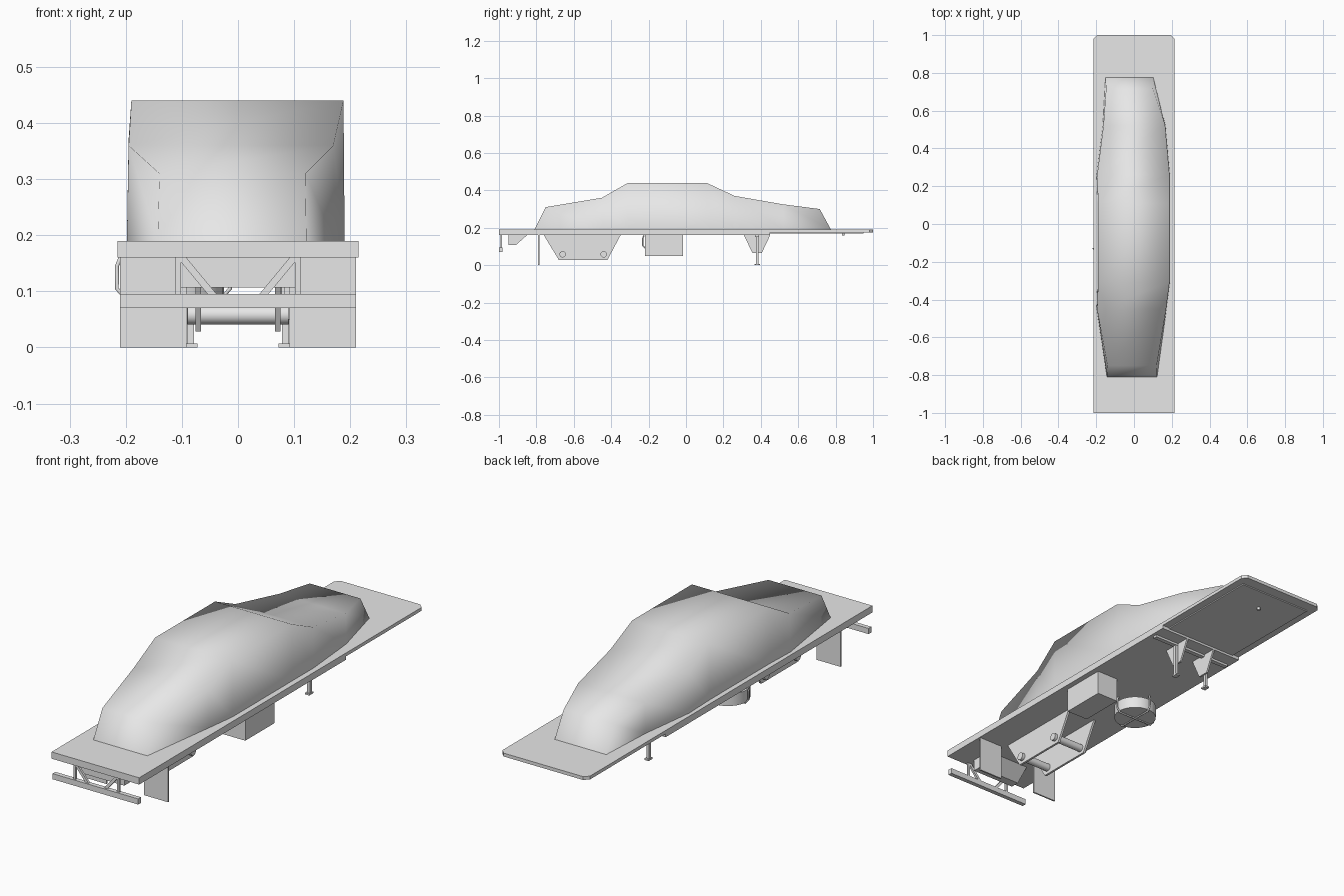
import bpy, bmesh, math
from mathutils import Vector

old = bpy.data.objects.get("Cube")
if old:
    bpy.data.objects.remove(old, do_unlink=True)

grey = bpy.data.materials.new("plain_grey")
grey.use_nodes = True
grey.diffuse_color = (0.8, 0.8, 0.8, 1)
grey.node_tree.nodes["Principled BSDF"].inputs["Base Color"].default_value = (0.8, 0.8, 0.8, 1)


def finish(name, bm, smooth=None):
    bmesh.ops.recalc_face_normals(bm, faces=bm.faces[:])
    mesh = bpy.data.meshes.new(name)
    bm.to_mesh(mesh)
    bm.free()
    mesh.materials.append(grey)
    ob = bpy.data.objects.new(name, mesh)
    bpy.context.collection.objects.link(ob)
    if smooth is not None:
        bpy.ops.object.select_all(action="DESELECT")
        ob.select_set(True)
        bpy.context.view_layer.objects.active = ob
        bpy.ops.object.shade_smooth_by_angle(angle=math.radians(smooth))
    return ob


def prism(name, points, a, b, axis="x"):
    """Extrude a flat profile from a to b along x (yz profile), y (xz) or z (xy)."""
    place = {"x": lambda p, t: (t, p[0], p[1]),
             "y": lambda p, t: (p[0], t, p[1]),
             "z": lambda p, t: (p[0], p[1], t)}[axis]
    bm = bmesh.new()
    ends = [[bm.verts.new(place(p, t)) for p in points] for t in (a, b)]
    bm.faces.new(ends[0])
    bm.faces.new(ends[1])
    n = len(points)
    for i in range(n):
        j = (i + 1) % n
        bm.faces.new((ends[0][i], ends[0][j], ends[1][j], ends[1][i]))
    return finish(name, bm)


def box(name, x, y, z):
    return prism(name, [(x[0], y[0]), (x[1], y[0]), (x[1], y[1]), (x[0], y[1])], *z, axis="z")


def rod(name, start, end, radius, sides=16):
    start, end = Vector(start), Vector(end)
    d = end - start
    bm = bmesh.new()
    bmesh.ops.create_cone(bm, cap_ends=True, segments=sides, radius1=radius,
                          radius2=radius, depth=d.length)
    rot = d.to_track_quat("Z", "Y").to_matrix()
    for v in bm.verts:
        v.co = rot @ v.co + (start + end) / 2
    return finish(name, bm, 40)


def pipe(name, points, radius):
    curve = bpy.data.curves.new(name, "CURVE")
    curve.dimensions = "3D"
    curve.bevel_depth = radius
    curve.bevel_resolution = 1
    spline = curve.splines.new("POLY")
    spline.points.add(len(points) - 1)
    for p, co in zip(spline.points, points):
        p.co = (*co, 1)
    curve.materials.append(grey)
    ob = bpy.data.objects.new(name, curve)
    bpy.context.collection.objects.link(ob)


# Deck with clipped rear corners, lower slab and coupling plate
W, C = 0.215, 0.02
prism("deck", [(-W, -1), (W, -1), (W, 1 - C), (W - C, 1), (C - W, 1), (-W, 1 - C)],
      0.175, 0.19, "z")
box("lower_slab", (-W, W), (-1, 0.45), (0.16, 0.175))
box("coupling_plate", (-0.18, 0.18), (0.45, 0.95), (0.17, 0.175))
rod("coupling_pin", (0, 0.84, 0.158), (0, 0.84, 0.172), 0.007)

# Draped load cover: stations of y, base y, height, left edge, right edge
stations = [(-0.75, -0.81, 0.31, -0.14, 0.12), (-0.45, -0.45, 0.36, -0.195, 0.17),
            (-0.31, -0.31, 0.44, -0.19, 0.188), (0.11, 0.11, 0.44, -0.19, 0.188),
            (0.26, 0.26, 0.37, -0.195, 0.188), (0.52, 0.52, 0.325, -0.162, 0.165),
            (0.715, 0.775, 0.30, -0.148, 0.10)]
bm = bmesh.new()
rows = []
for y, base, z, xa, xb in stations:
    rows.append([bm.verts.new(p) for p in
                 ((xa - 0.003, base, 0.19), (xa, y, z), (xb, y, z), (xb + 0.002, base, 0.19))])
for r, s in zip(rows, rows[1:]):
    for i in range(4):
        j = (i + 1) % 4
        bm.faces.new((r[i], r[j], s[j], s[i]))
bm.faces.new(rows[0])
bm.faces.new(rows[-1])
bm.normal_update()
# The hidden floor face is dropped so that it does not affect the shading
floor = [f for f in bm.faces if all(abs(v.co.z - 0.19) < 0.001 for v in f.verts)]
bmesh.ops.delete(bm, geom=floor, context="FACES_ONLY")
finish("load_cover", bm, 180)

# Front bumper bar and the tapered panel behind it
box("bumper_bar", (-0.21, 0.21), (-1, -0.98), (0.07, 0.095))
prism("front_panel", [(-0.95, 0.16), (-0.95, 0.107), (-0.91, 0.107), (-0.85, 0.16)],
      -0.107, 0.107)

# Bogie axles
for i, y in enumerate((-0.66, -0.44)):
    rod(f"axle_{i + 1}", (-0.09, y, 0.058), (0.09, y, 0.058), 0.017)

# Parts that repeat on both sides
for side, s in (("left", 1), ("right", -1)):
    box(f"bumper_post_{side}", sorted((s * 0.102, s * 0.112)), (-0.993, -0.983), (0.095, 0.16))
    prism(f"bumper_brace_{side}", [(s * 0.108, 0.16), (s * 0.092, 0.16),
                                   (s * 0.038, 0.095), (s * 0.054, 0.095)],
          -0.993, -0.983, "y")
    box(f"mudflap_{side}", sorted((s * 0.092, s * 0.21)), (-0.79, -0.783), (0, 0.16))
    prism(f"bogie_plate_{side}", [(-0.76, 0.16), (-0.68, 0.028), (-0.42, 0.028), (-0.35, 0.16)],
          s * 0.066, s * 0.076)
    prism(f"leg_gusset_{side}", [(0.31, 0.16), (0.355, 0.065), (0.405, 0.065), (0.45, 0.16)],
          s * 0.07, s * 0.078)
    box(f"landing_leg_{side}", sorted((s * 0.078, s * 0.091)), (0.374, 0.388), (0.006, 0.16))
    box(f"leg_foot_{side}", sorted((s * 0.072, s * 0.093)), (0.367, 0.395), (0, 0.007))
box("leg_crossbeam", (-0.2, 0.2), (0.37, 0.39), (0.15, 0.16))

# Storage box
box("storage_box", (0.083, 0.19), (-0.22, -0.015), (0.05, 0.16))

# Spare wheel with its carrier hoops
cx, cy, r = -0.115, -0.13, 0.09
rod("spare_wheel", (cx, cy, 0.092), (cx, cy, 0.145), r, 32)
hoop = [(-1.05, 0.16), (-1.12, 0.145), (-1.12, 0.105), (-0.95, 0.087)]
hoop += [(-u, z) for u, z in reversed(hoop)]
pipe("carrier_hoop_across", [(cx + u * r, cy, z) for u, z in hoop], 0.004)
pipe("carrier_hoop_along", [(cx, cy + u * r, z) for u, z in hoop], 0.004)
